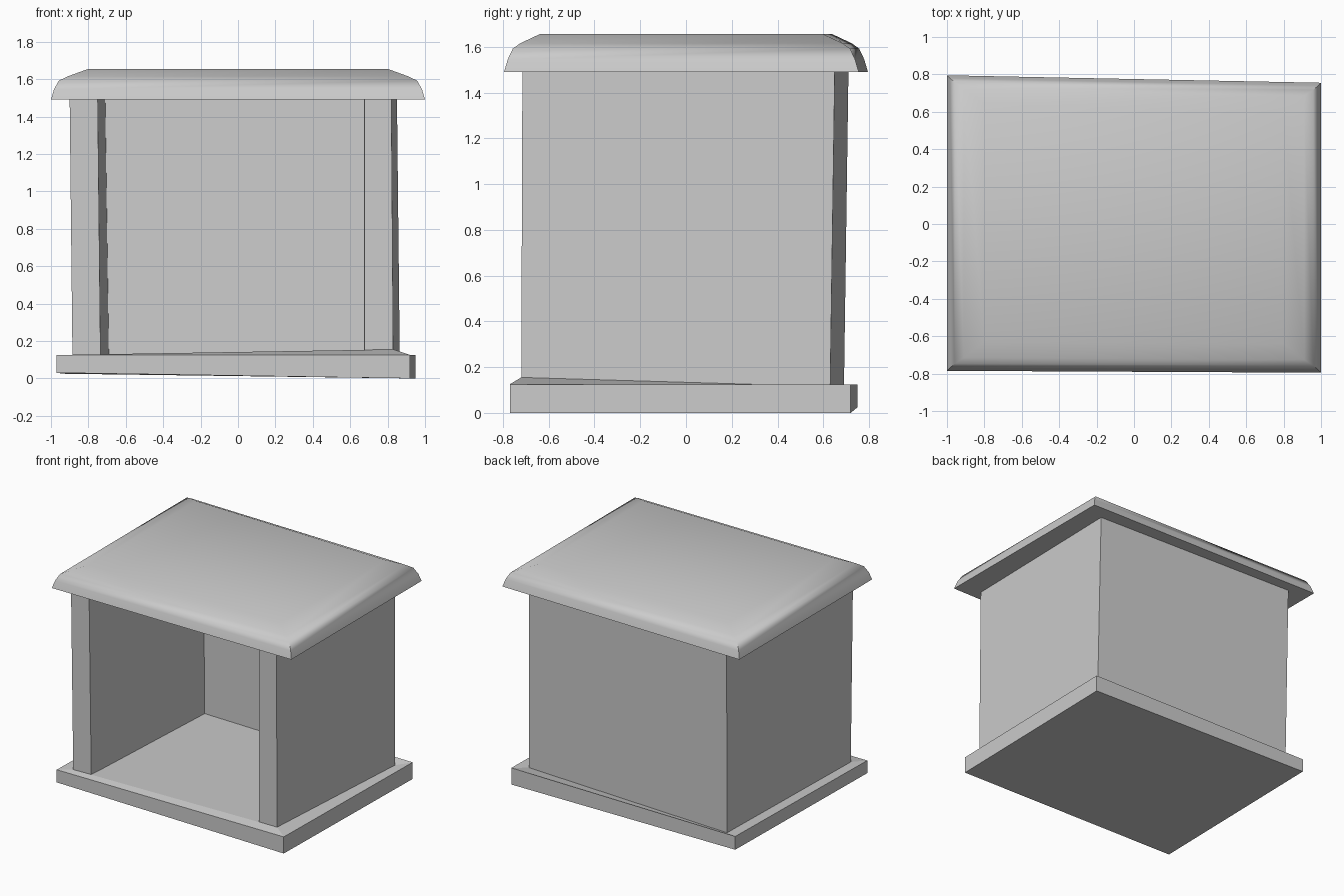
import bpy, bmesh
from math import radians

if "Cube" in bpy.data.objects:
    bpy.data.objects.remove(bpy.data.objects["Cube"])


def loft(name, rings, cap_start=True, cap_end=True, smooth=None):
    """Skin a stack of equal-sized point rings into one mesh object."""
    bm = bmesh.new()
    loops = [[bm.verts.new(p) for p in ring] for ring in rings]
    n = len(loops[0])
    for a, b in zip(loops, loops[1:]):
        for i in range(n):
            j = (i + 1) % n
            bm.faces.new((a[i], a[j], b[j], b[i]))
    if cap_start:
        bm.faces.new(loops[0][::-1])
    if cap_end:
        bm.faces.new(loops[-1])
    bmesh.ops.recalc_face_normals(bm, faces=bm.faces[:])
    mesh = bpy.data.meshes.new(name)
    bm.to_mesh(mesh)
    bm.free()
    obj = bpy.data.objects.new(name, mesh)
    bpy.context.collection.objects.link(obj)
    if smooth:
        bpy.ops.object.select_all(action='DESELECT')
        obj.select_set(True)
        bpy.context.view_layer.objects.active = obj
        bpy.ops.object.shade_smooth_by_angle(angle=radians(smooth))
    return obj


# Base slab: crooked rim with a gently tilted floor (corners FL, FR, BR, BL)
rim = [(-0.97, -0.77), (0.92, -0.77), (0.95, 0.72), (-0.935, 0.75)]
bottom = [(x, y, z) for (x, y), z in zip(rim, (0.03, 0, 0, 0.025))]
top = [(x, y, 0.125) for x, y in rim]
floor = [(-0.885, -0.695, 0.12), (0.83, -0.72, 0.155),
         (0.865, 0.63, 0.115), (-0.825, 0.69, 0.1)]
loft("base_slab", [bottom, top, floor])

# Walls: U-shaped plan open at the front, leaning slightly
wall_foot = [(-0.885, -0.695, 0.11), (-0.735, -0.695, 0.11),
             (-0.69, 0.59, 0.085), (0.71, 0.53, 0.1),
             (0.675, -0.715, 0.135), (0.83, -0.72, 0.14),
             (0.865, 0.63, 0.1), (-0.825, 0.69, 0.085)]
wall_head = [(-0.90, -0.70), (-0.75, -0.70), (-0.71, 0.60), (0.70, 0.54),
             (0.675, -0.715), (0.82, -0.715), (0.85, 0.65), (-0.835, 0.71)]
loft("walls", [wall_foot, [(x, y, 1.49) for x, y in wall_head]],
     cap_start=False, cap_end=False)

# Roof: crooked slab with a rounded shoulder, profile = (x inset, y inset, z)
eaves = [(-1, -0.785), (1, -0.795), (1, 0.755), (-1, 0.795)]
signs = [(1, 1), (-1, 1), (-1, -1), (1, -1)]
profile = [(0, 0, 1.49), (0.016, 0.016, 1.545), (0.042, 0.038, 1.592),
           (0.09, 0.07, 1.615), (0.2, 0.155, 1.655)]
loft("roof", [[(x + sx * dx, y + sy * dy, z)
               for (x, y), (sx, sy) in zip(eaves, signs)]
              for dx, dy, z in profile], smooth=52)
